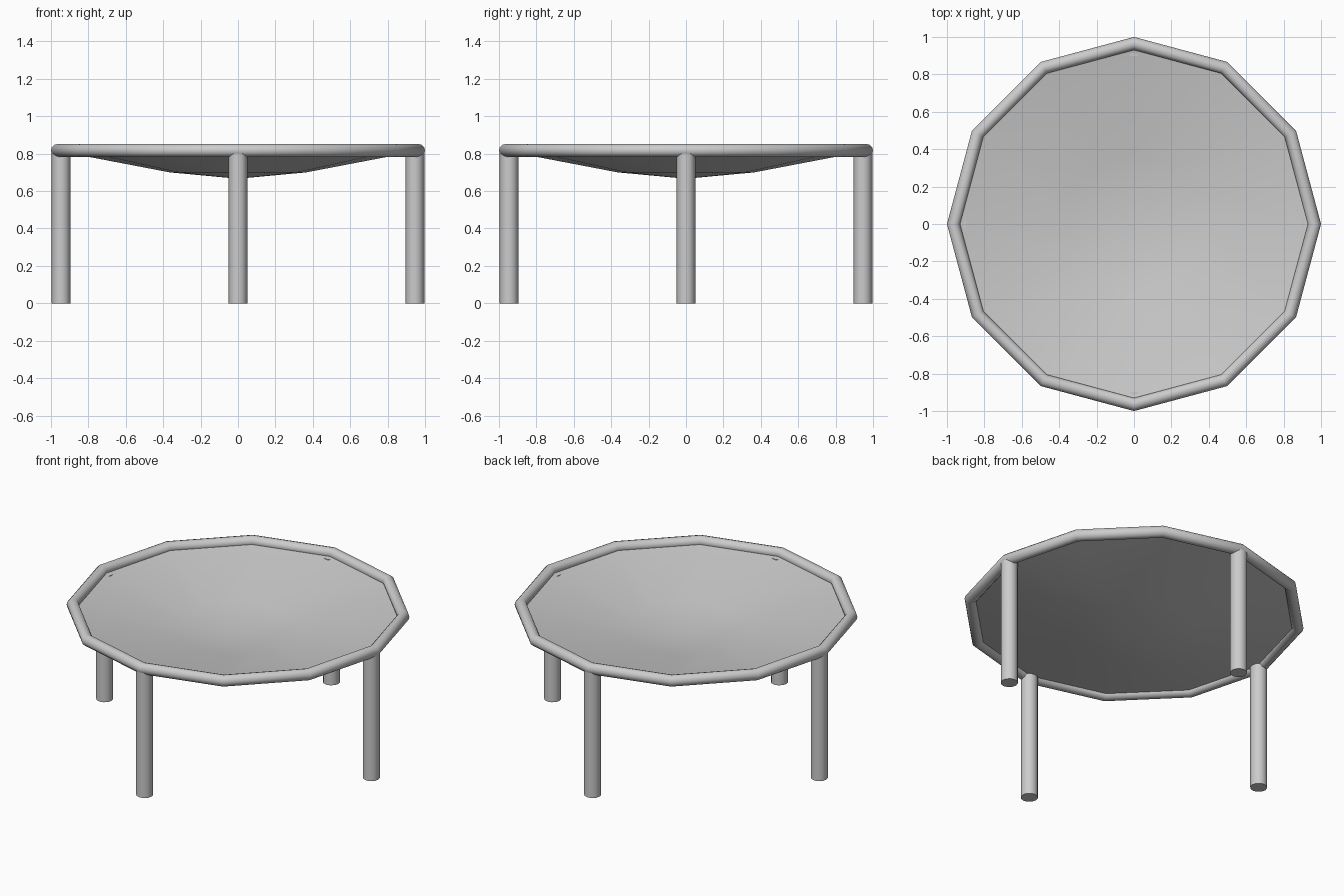
import bpy, bmesh
from math import cos, sin, pi, radians

if "Cube" in bpy.data.objects:
    bpy.data.objects.remove(bpy.data.objects["Cube"])

SIDES = 12


def smooth(obj, angle):
    bpy.ops.object.select_all(action='DESELECT')
    obj.select_set(True)
    bpy.context.view_layer.objects.active = obj
    bpy.ops.object.shade_smooth_by_angle(angle=radians(angle))


# Twelve-sided tubular rim
bpy.ops.mesh.primitive_torus_add(major_segments=SIDES, minor_segments=12,
                                 major_radius=0.965, minor_radius=0.035,
                                 location=(0, 0, 0.817))
rim = bpy.context.object
rim.name = "rim"
smooth(rim, 32)

# Sagging mat: rings of (radius, height) closing on a centre point
bm = bmesh.new()
rings = [[bm.verts.new((r * cos(2 * pi * i / SIDES), r * sin(2 * pi * i / SIDES), z))
          for i in range(SIDES)] for r, z in ((0.955, 0.813), (0.365, 0.70))]
centre = bm.verts.new((0, 0, 0.666))
outer, inner = rings
for i in range(SIDES):
    j = (i + 1) % SIDES
    bm.faces.new((outer[i], outer[j], inner[j], inner[i]))
    bm.faces.new((inner[i], inner[j], centre))
mesh = bpy.data.meshes.new("mat")
bm.to_mesh(mesh)
bm.free()
mat = bpy.data.objects.new("mat", mesh)
bpy.context.collection.objects.link(mat)
smooth(mat, 40)

# Four round legs running up into the rim corners
LEG_TOP = 0.805
for k, name in enumerate(("right", "back", "left", "front")):
    a = k * pi / 2
    bpy.ops.mesh.primitive_cylinder_add(vertices=12, radius=0.05, depth=LEG_TOP,
                                        location=(0.946 * cos(a), 0.946 * sin(a), LEG_TOP / 2))
    leg = bpy.context.object
    leg.name = name + "_leg"
    smooth(leg, 40)
